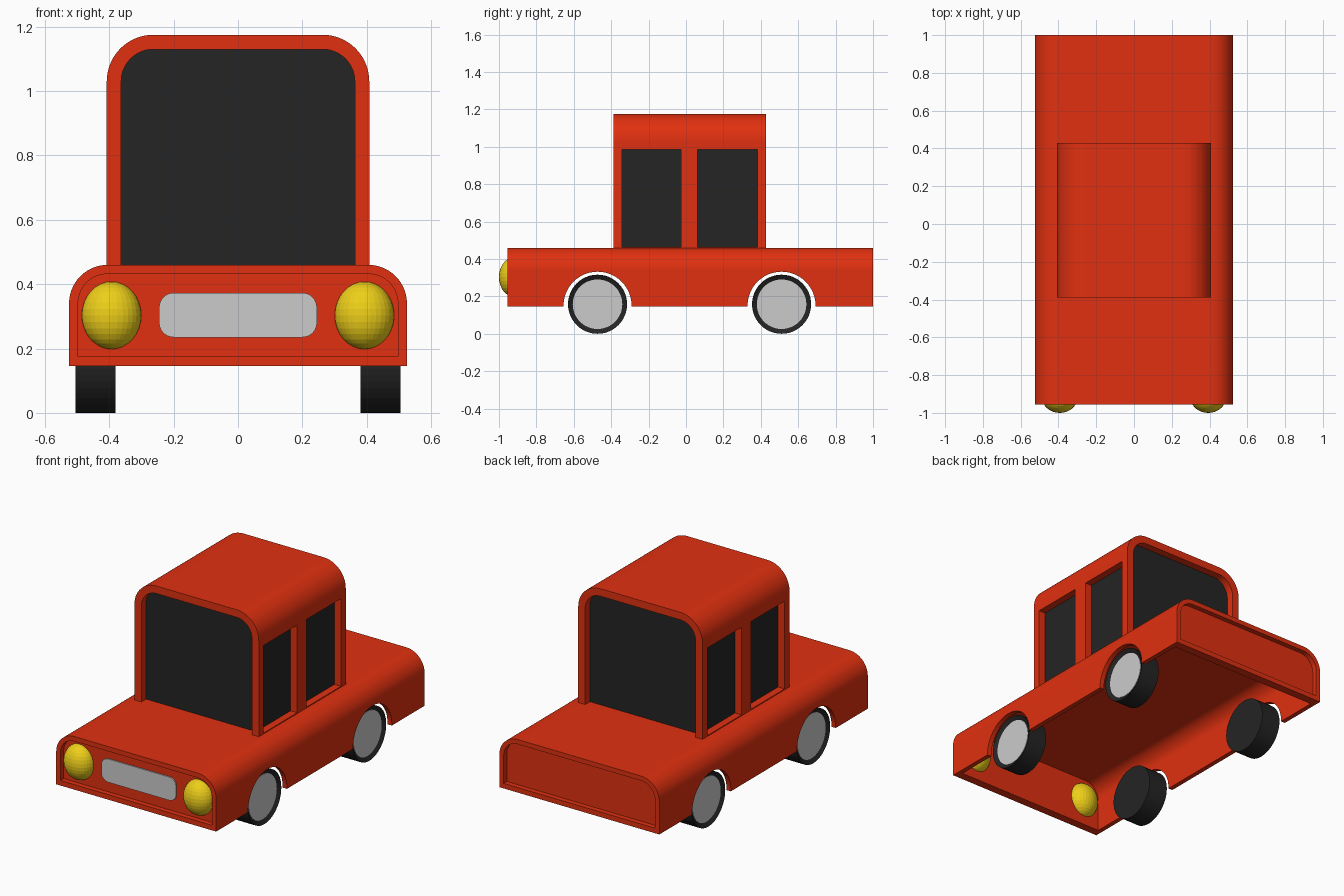
import bpy, bmesh, math
from mathutils import Matrix

if "Cube" in bpy.data.objects:
    bpy.data.objects.remove(bpy.data.objects["Cube"])


def material(name, rgb):
    m = bpy.data.materials.new(name)
    m.diffuse_color = (*rgb, 1)
    m.use_nodes = True
    m.node_tree.nodes["Principled BSDF"].inputs["Base Color"].default_value = m.diffuse_color
    return m


RED = material("red paint", (0.75, 0.03, 0.005))
BLACK = material("black", (0.018, 0.018, 0.018))
YELLOW = material("yellow lamp", (0.85, 0.62, 0.01))


def finish(name, bm, mat=None):
    bmesh.ops.recalc_face_normals(bm, faces=bm.faces)
    me = bpy.data.meshes.new(name)
    bm.to_mesh(me)
    bm.free()
    if mat:
        me.materials.append(mat)
    ob = bpy.data.objects.new(name, me)
    bpy.context.collection.objects.link(ob)
    return ob


def corner(cx, cz, r, a0, n=14):
    return [(cx + r * math.cos(a0 + math.pi / 2 * i / n),
             cz + r * math.sin(a0 + math.pi / 2 * i / n)) for i in range(n + 1)]


def arch(hw, z0, z1, r):
    """Outline with square feet and two round top corners, right to left."""
    return ([(hw, z0)] + corner(hw - r, z1 - r, r, 0)
            + corner(r - hw, z1 - r, r, math.pi / 2) + [(-hw, z0)])


def prism(name, pts, y0, y1, mat=None):
    bm = bmesh.new()
    f = bm.faces.new([bm.verts.new((x, y0, z)) for x, z in pts])
    ext = bmesh.ops.extrude_face_region(bm, geom=[f])["geom"]
    bmesh.ops.translate(bm, vec=(0, y1 - y0, 0),
                        verts=[v for v in ext if isinstance(v, bmesh.types.BMVert)])
    return finish(name, bm, mat)


def box(name, x, y, z, mat=None):
    return prism(name, [(x[0], z[0]), (x[1], z[0]), (x[1], z[1]), (x[0], z[1])], *y, mat)


def cylinder(name, centre, r, length, mat=None, rim=0, depth=0):
    """Cylinder along x; rim sinks a dish into its outer (+x or -x) face."""
    bm = bmesh.new()
    side = 1 if centre[0] >= 0 else -1
    bmesh.ops.create_cone(bm, cap_ends=True, segments=48, radius1=r, radius2=r, depth=length,
                          matrix=Matrix.Translation(centre)
                          @ Matrix.Rotation(side * math.pi / 2, 4, 'Y'))
    if rim:
        bm.normal_update()
        cap = [f for f in bm.faces if f.normal.x * side > 0.99]
        bmesh.ops.inset_region(bm, faces=cap, thickness=rim)
        bmesh.ops.translate(bm, vec=(-side * depth, 0, 0), verts=cap[0].verts)
    return finish(name, bm, mat)


def cut(target, cutter):
    m = target.modifiers.new("cut", 'BOOLEAN')
    m.operation, m.object, m.solver = 'DIFFERENCE', cutter, 'EXACT'
    cutter.hide_render = True
    cutter.display_type = 'WIRE'


AXLES = (-0.473, 0.511)

# body: hollow shell, open below, with wheel arches
body = prism("body_shell", arch(0.525, 0.145, 0.46, 0.12)
             + arch(0.497, 0.145, 0.432, 0.092)[::-1], -0.955, 1.0, RED)
for i, y in enumerate(AXLES):
    cut(body, cylinder(f"arch_cutter_{i}", (0, y, 0.15), 0.182, 1.4))

# recessed end panels and the sills below them
for name, y, s in (("front", -0.955, 1), ("back", 1.0, -1)):
    prism(name + "_panel", arch(0.499, 0.17, 0.434, 0.092), y + s * 0.03, y + s * 0.05, RED)
    box(name + "_sill", (-0.499, 0.499), sorted((y, y + s * 0.05)), (0.145, 0.175), RED)

# cabin frame with side window openings
cabin = prism("cabin_frame", arch(0.408, 0.44, 1.175, 0.145)
              + arch(0.363, 0.44, 1.13, 0.1)[::-1], -0.388, 0.428, RED)
for i, y in enumerate(((-0.343, -0.028), (0.062, 0.382))):
    cut(cabin, box(f"window_cutter_{i}", (-0.6, 0.6), y, (0.465, 0.985)))

# dark glass fills the cabin behind the frame
prism("window_glass", arch(0.365, 0.445, 1.132, 0.1), -0.343, 0.383, BLACK)

# grille
prism("grille", corner(0.20, 0.328, 0.045, 0) + corner(-0.20, 0.328, 0.045, math.pi / 2)
      + corner(-0.20, 0.28, 0.045, math.pi) + corner(0.20, 0.28, 0.045, 1.5 * math.pi),
      -0.932, -0.915)

for s, side in ((1, "right"), (-1, "left")):
    # headlight
    bm = bmesh.new()
    bmesh.ops.create_uvsphere(bm, u_segments=32, v_segments=16, radius=1,
                              matrix=Matrix.Translation((s * 0.393, -0.92, 0.303))
                              @ Matrix.Diagonal((0.093, 0.08, 0.105, 1)))
    finish(f"{side}_headlight", bm, YELLOW)
    # wheels
    for end, y in zip(("front", "back"), AXLES):
        cylinder(f"{end}_{side}_tyre", (s * 0.4425, y, 0.158), 0.158, 0.125, BLACK, 0.025, 0.015)
        cylinder(f"{end}_{side}_hub", (s * 0.45, y, 0.158), 0.1325, 0.086)
